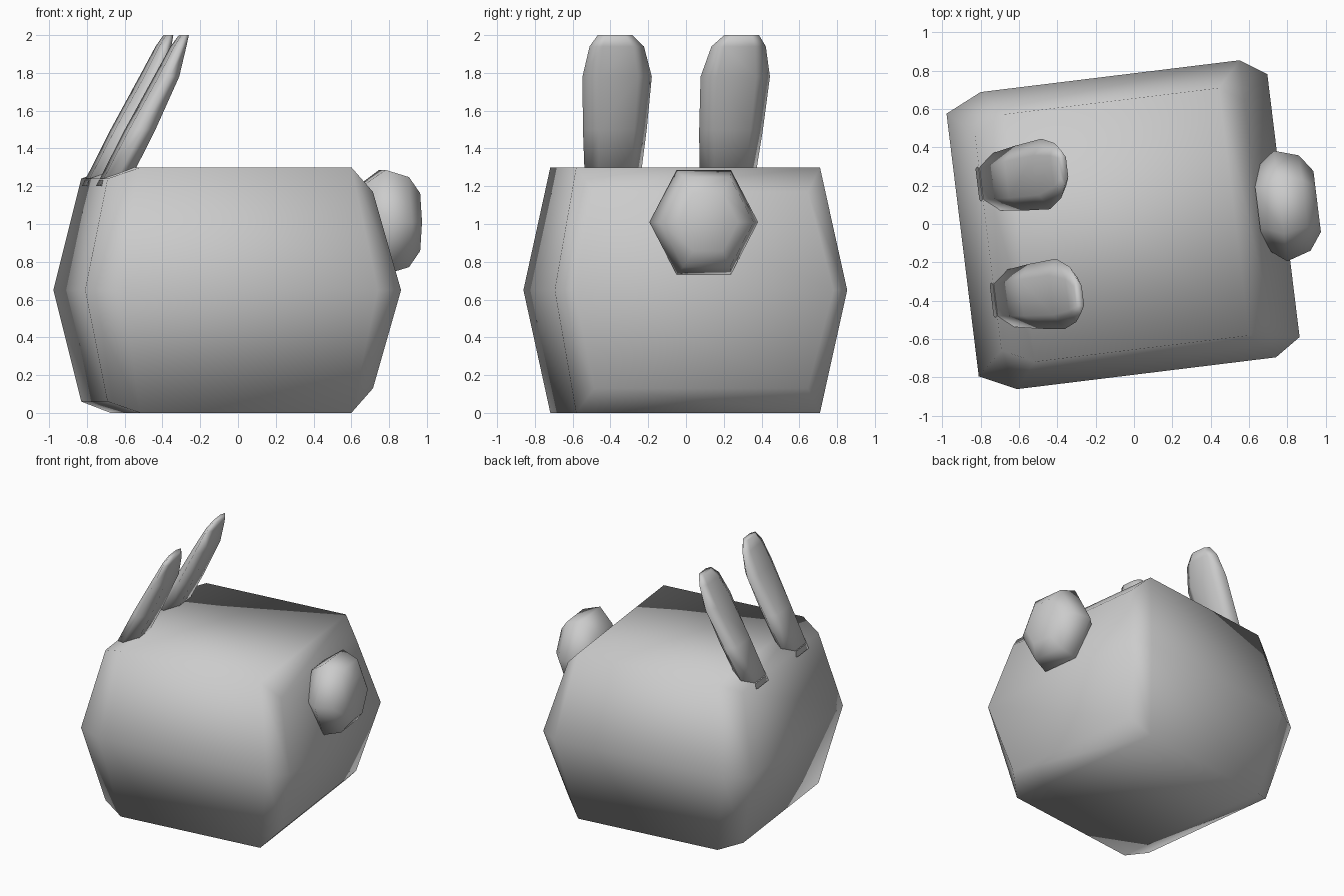
import bpy, bmesh
from math import radians, cos, sin, pi
from mathutils import Matrix

cube = bpy.data.objects.get("Cube")
if cube:
    bpy.data.objects.remove(cube, do_unlink=True)

GREY = (0.6, 0.6, 0.6, 1)
mat = bpy.data.materials.new("plain_grey")
mat.use_nodes = True
mat.diffuse_color = GREY
mat.node_tree.nodes["Principled BSDF"].inputs["Base Color"].default_value = GREY

TURN = Matrix.Rotation(radians(7), 4, 'Z')


def loft(name, rings, caps=True):
    """Skin a stack of equal-sized rings and shade it smooth."""
    bm = bmesh.new()
    loops = [[bm.verts.new(p) for p in ring] for ring in rings]
    n = len(loops[0])
    for a, b in zip(loops, loops[1:]):
        for i in range(n):
            j = (i + 1) % n
            bm.faces.new((a[i], a[j], b[j], b[i]))
    if caps:
        bm.faces.new(loops[0])
        bm.faces.new(loops[-1])
    bmesh.ops.recalc_face_normals(bm, faces=bm.faces)
    for f in bm.faces:
        f.smooth = True
    bm.transform(TURN)
    mesh = bpy.data.meshes.new(name)
    bm.to_mesh(mesh)
    bm.free()
    mesh.materials.append(mat)
    obj = bpy.data.objects.new(name, mesh)
    bpy.context.collection.objects.link(obj)
    return obj


# Body: chamfered barrel block, face end at -x, rump at +x
def body_ring(front, side_front, side_back, back, end_w, side_w, zf, zs, zb):
    half = [(front, end_w, zf), (side_front, side_w, zs),
            (side_back, side_w, zs), (back, end_w, zb)]
    return half + [(x, -y, z) for x, y, z in reversed(half)]


upper = body_ring(-.766, -.6, .525, .65, .57, .65, 1.24, 1.3, 1.17)
middle = body_ring(-.9, -.71, .65, .785, .69, .78, .65, .65, .65)
lower = [(x, y, 1.3 - z) for x, y, z in upper]
body = loft("body", [lower, middle, upper], caps=False)

# Close the top and bottom with a flat panel and two sloping end strips
bm = bmesh.new()
bm.from_mesh(body.data)
bm.verts.ensure_lookup_table()
for start in (0, 16):
    v = bm.verts[start:start + 8]
    for strip in ((0, 1, 6, 7), (1, 2, 5, 6), (2, 3, 4, 5)):
        bm.faces.new([v[i] for i in strip]).smooth = True
bmesh.ops.recalc_face_normals(bm, faces=bm.faces)
bm.to_mesh(body.data)
bm.free()

# Ears: flattened six-sided blades leaning back
# (height, front x, back x, inner y, outer y)
EAR = [(1.2, -.785, -.64, .16, .45),
       (1.5, -.63, -.49, .14, .48),
       (1.78, -.475, -.365, .13, .5),
       (1.94, -.39, -.325, .18, .47),
       (2.0, -.35, -.31, .245, .43)]


def ear_ring(z, front, back, inner, outer, side):
    mid = front + .45 * (back - front)
    w = outer - inner
    pts = [(front, inner + .22 * w), (front, outer - .22 * w), (mid, outer),
           (back, outer - .22 * w), (back, inner + .22 * w), (mid, inner)]
    return [(x, side * y, z) for x, y in pts]


for name, side in (("right_ear", 1), ("left_ear", -1)):
    loft(name, [ear_ring(*row, side) for row in EAR])

# Tail: rounded hexagonal puff on the rump
TAIL = [(.65, .2), (.77, .29), (.897, .25), (.962, .16)]
loft("tail", [[(x, r * cos(i * pi / 3), 1.01 + 1.1 * r * sin(i * pi / 3))
               for i in range(6)] for x, r in TAIL])
